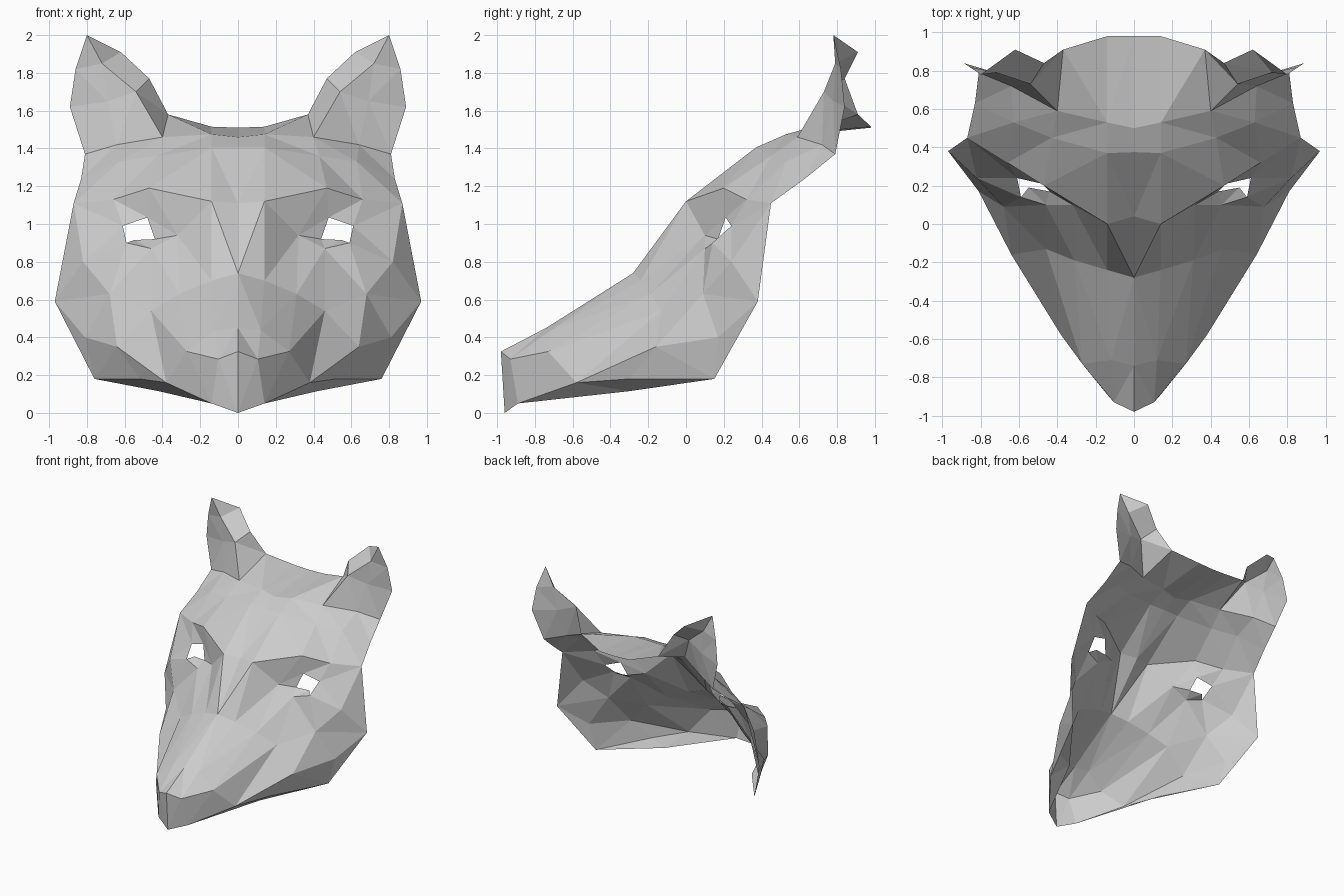
import bpy, bmesh
from mathutils import Vector

if "Cube" in bpy.data.objects:
    bpy.data.objects.remove(bpy.data.objects["Cube"])


def loft(bm, a, b):
    """Triangulate between two polylines, always taking the shorter diagonal."""
    va = [bm.verts.new(p) for p in a]
    vb = [bm.verts.new(p) for p in b]
    i = j = 0
    while i < len(a) - 1 or j < len(b) - 1:
        da = (Vector(a[i + 1]) - Vector(b[j])).length if i < len(a) - 1 else 9
        db = (Vector(b[j + 1]) - Vector(a[i])).length if j < len(b) - 1 else 9
        if da < db:
            tri = (va[i], va[i + 1], vb[j])
            i += 1
        else:
            tri = (va[i], vb[j + 1], vb[j])
            j += 1
        if len({tuple(v.co) for v in tri}) == 3:
            bm.faces.new(tri)


def part(name, *strips):
    """Each strip is a list of polylines lofted in turn; mirrored across x."""
    bm = bmesh.new()
    for rows in strips:
        for a, b in zip(rows, rows[1:]):
            loft(bm, a, b)
    bmesh.ops.remove_doubles(bm, verts=bm.verts, dist=0.0005)
    bmesh.ops.recalc_face_normals(bm, faces=bm.faces)
    me = bpy.data.meshes.new(name)
    bm.to_mesh(me)
    bm.free()
    ob = bpy.data.objects.new(name, me)
    bpy.context.collection.objects.link(ob)
    ob.modifiers.new("mirror", 'MIRROR').use_axis[0] = True


# shared landmarks on the right half
nose_row = [(0, -.98, .325), (.105, -.93, .285), (.27, -.73, .325)]
chin, chin_side, lip = (0, -.96, 0), (.14, -.89, .05), (.38, -.58, .16)
mouth = nose_row[2]
jaw_mid, jaw = (.52, -.3, .18), (.76, .15, .18)
snout_side = (.46, -.13, .54)
crease, cheek_low, cheek_out = (.64, -.16, .35), (.81, .17, .40), (.97, .38, .59)
cheek_top, temple = (.68, .09, .63), (.87, .45, 1.11)
cheek_mid = (.82, .24, .80)
eye_in, eye_low = (.32, .10, .94), (.46, .10, .87)
eye_low2, eye_out, lid = (.59, .14, .90), (.61, .24, .99), (.48, .21, 1.035)
brow_c, brow_in = (0, .04, 1.11), (.14, 0, 1.12)
brow_mid, brow_end = (.47, .20, 1.19), (.66, .32, 1.13)
ear_in, ear_base, ear_out = (.40, .59, 1.46), (.64, .72, 1.42), (.81, .79, 1.37)
crown_row = [(0, .5, 1.46), (.14, .53, 1.475), ear_in]
crown_back = (.37, .91, 1.58)
ridge1, ridge2, tip = (.54, .73, 1.70), (.72, .79, 1.85), (.80, .78, 2.0)
bridge_row = [(0, -.28, .74), (.14, -.24, .70), (.31, -.19, .63), snout_side]

# nose pad
part("nose", [nose_row, [chin, chin_side, lip]])

# muzzle top and sides
part("muzzle",
     [nose_row, [(0, -.74, .45), (.12, -.71, .44), mouth], bridge_row],
     [[mouth, snout_side], [lip, crease]])

# bridge between the eyes
part("bridge", [bridge_row, [brow_c, brow_in, eye_in, eye_low]])

# jaw side and folded underside
part("jaw",
     [[lip, crease, cheek_low], [lip, jaw_mid, jaw]],
     [[lip, jaw_mid, jaw], [chin_side, (.42, -.3, .115), jaw]],
     [[cheek_low, cheek_out], [jaw]])

# cheeks
part("cheek",
     [[snout_side], [eye_low, cheek_top, crease]],
     [[cheek_top], [eye_low, eye_low2]],
     [[cheek_top], [crease, cheek_low, cheek_out, cheek_mid]],
     [[cheek_mid], [cheek_out, temple]],
     [[cheek_top, eye_low2, eye_out, brow_end], [cheek_mid, temple]])

# brow overhang and eye rim
part("brow", [[brow_in, brow_mid, brow_end], [eye_in, lid, eye_out]])
part("eye_rim", [[eye_in, eye_low, eye_low2],
                 [lid, (.44, .17, .92), (.55, .19, .915), eye_low2]])

# forehead
part("forehead", [
    [brow_c, brow_in, brow_mid, brow_end, temple],
    [(0, .375, 1.405), (.14, .37, 1.405), (.43, .45, 1.36), (.63, .53, 1.33), (.83, .63, 1.24)],
    crown_row + [ear_base, ear_out]])

# crown strip running back between the ears
part("crown", [crown_row, [(0, .98, 1.51), (.14, .98, 1.515), crown_back]])

# ears: front panel and inner panel behind the ridge
part("ear",
     [[ear_in, ear_base, ear_out],
      [ridge1, (.69, .78, 1.65), (.89, .84, 1.62)],
      [ridge2, (.86, .82, 1.82)], [tip]],
     [[ear_in, ridge1, ridge2, tip],
      [crown_back, (.47, .84, 1.77), (.62, .91, 1.91), tip]])
